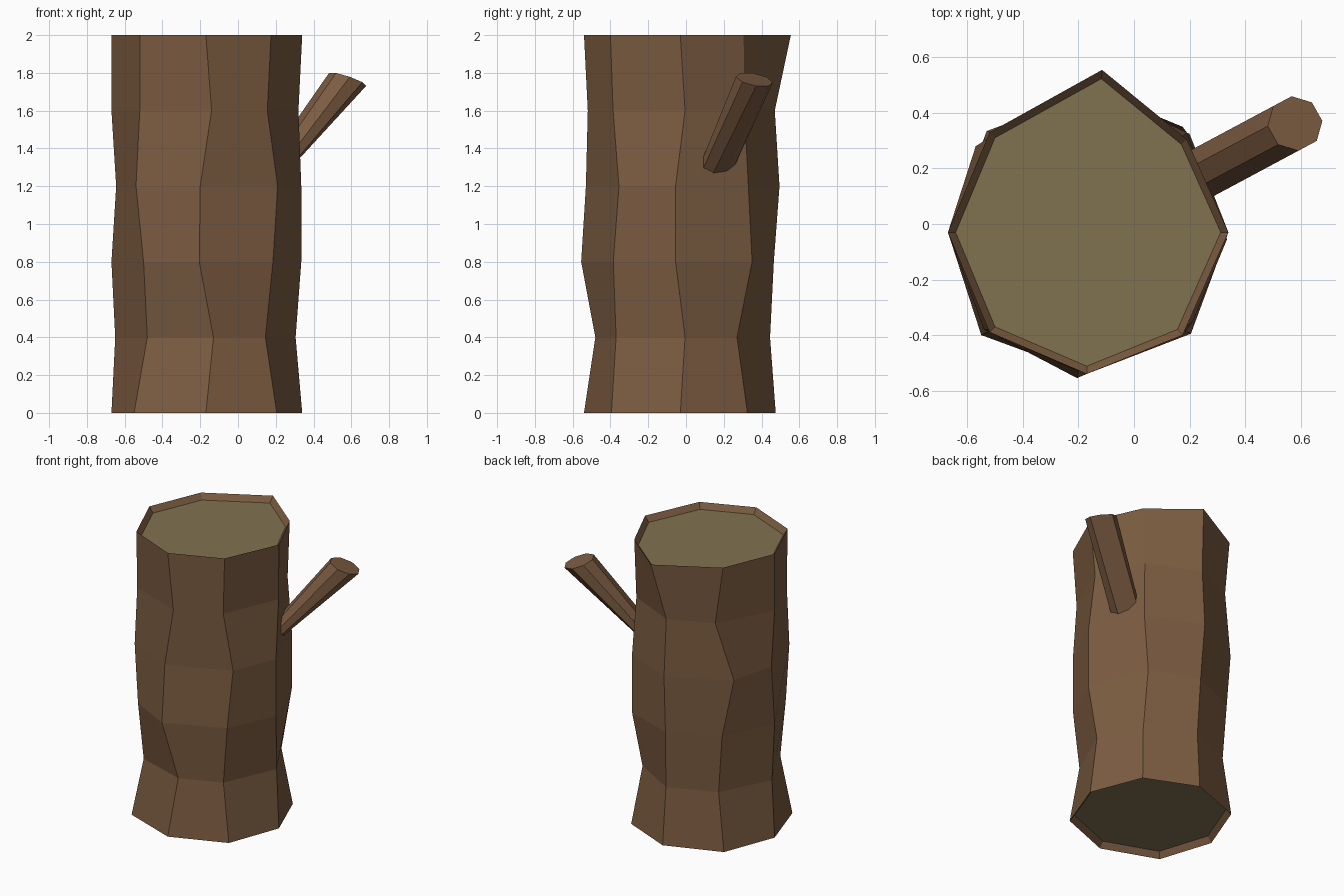
import bpy, bmesh
from math import cos, sin, tau
from mathutils import Vector

if "Cube" in bpy.data.objects:
    bpy.data.objects.remove(bpy.data.objects["Cube"])


def material(name, color):
    m = bpy.data.materials.new(name)
    m.diffuse_color = (*color, 1)
    m.use_nodes = True
    m.node_tree.nodes["Principled BSDF"].inputs["Base Color"].default_value = m.diffuse_color
    return m


bark = material("bark", (0.20, 0.107, 0.053))
cut_wood = material("cut_wood", (0.22, 0.17, 0.08))


def loft(name, rings, mats, cap_mat=0):
    """Join equal-sized rings with quads and close both ends."""
    bm = bmesh.new()
    loops = [[bm.verts.new(p) for p in ring] for ring in rings]
    n = len(loops[0])
    for a, b in zip(loops, loops[1:]):
        for i in range(n):
            j = (i + 1) % n
            bm.faces.new((a[i], a[j], b[j], b[i]))
    for end in (loops[0][::-1], loops[-1]):
        bm.faces.new(end).material_index = cap_mat
    bmesh.ops.recalc_face_normals(bm, faces=bm.faces)
    me = bpy.data.meshes.new(name)
    bm.to_mesh(me)
    bm.free()
    for m in mats:
        me.materials.append(m)
    ob = bpy.data.objects.new(name, me)
    bpy.context.collection.objects.link(ob)
    return ob


# Trunk: eight uneven corner lines, sampled at six heights
X = [(.34, .305, .335, .335, .32, .34),
     (.20, .15, .175, .19, .17, .19),
     (-.15, -.155, -.165, -.175, -.175, -.115),
     (-.53, -.475, -.505, -.57, -.47, -.52),
     (-.67, -.65, -.67, -.645, -.67, -.67),
     (-.55, -.48, -.50, -.54, -.52, -.52),
     (-.17, -.13, -.205, -.20, -.14, -.17),
     (.205, .145, .185, .21, .155, .175)]
Y = [(-.03, -.005, -.055, -.055, -.005, -.03),
     (.325, .27, .35, .33, .31, .305),
     (.475, .445, .465, .495, .47, .555),
     (.335, .315, .32, .28, .345, .33),
     (-.03,) * 6,
     (-.40, -.365, -.40, -.38, -.38, -.39),
     (-.54, -.48, -.555, -.53, -.52, -.54),
     (-.395, -.37, -.385, -.355, -.386, -.40)]
rings = [[Vector((X[i][k], Y[i][k], .4 * k)) for i in range(8)] for k in range(6)]


def recess(ring, scale, z):
    c = Vector((-.165, -.03, 0))
    return [Vector((*(c + (p - c) * scale).xy, z)) for p in ring]


# Sunken cut faces at the bottom and top
rings = [recess(rings[0], .94, .04)] + rings + [recess(rings[-1], .945, 1.96)]
loft("trunk", rings, [bark, cut_wood], 1)

# Branch stub: flattened inside the trunk, round at the tip
across = Vector((-.49, .87, 0))


def branch_ring(center, width, down):
    return [Vector(center) + across * width * cos(tau * (i + .5) / 8)
            + Vector(down) * sin(tau * (i + .5) / 8) for i in range(8)]


loft("branch", [branch_ring((.165, .14, 1.25), .10, (.029, .015, -.031)),
                branch_ring((.58, .362, 1.765), .10, (.086, .046, -.037))], [bark])
